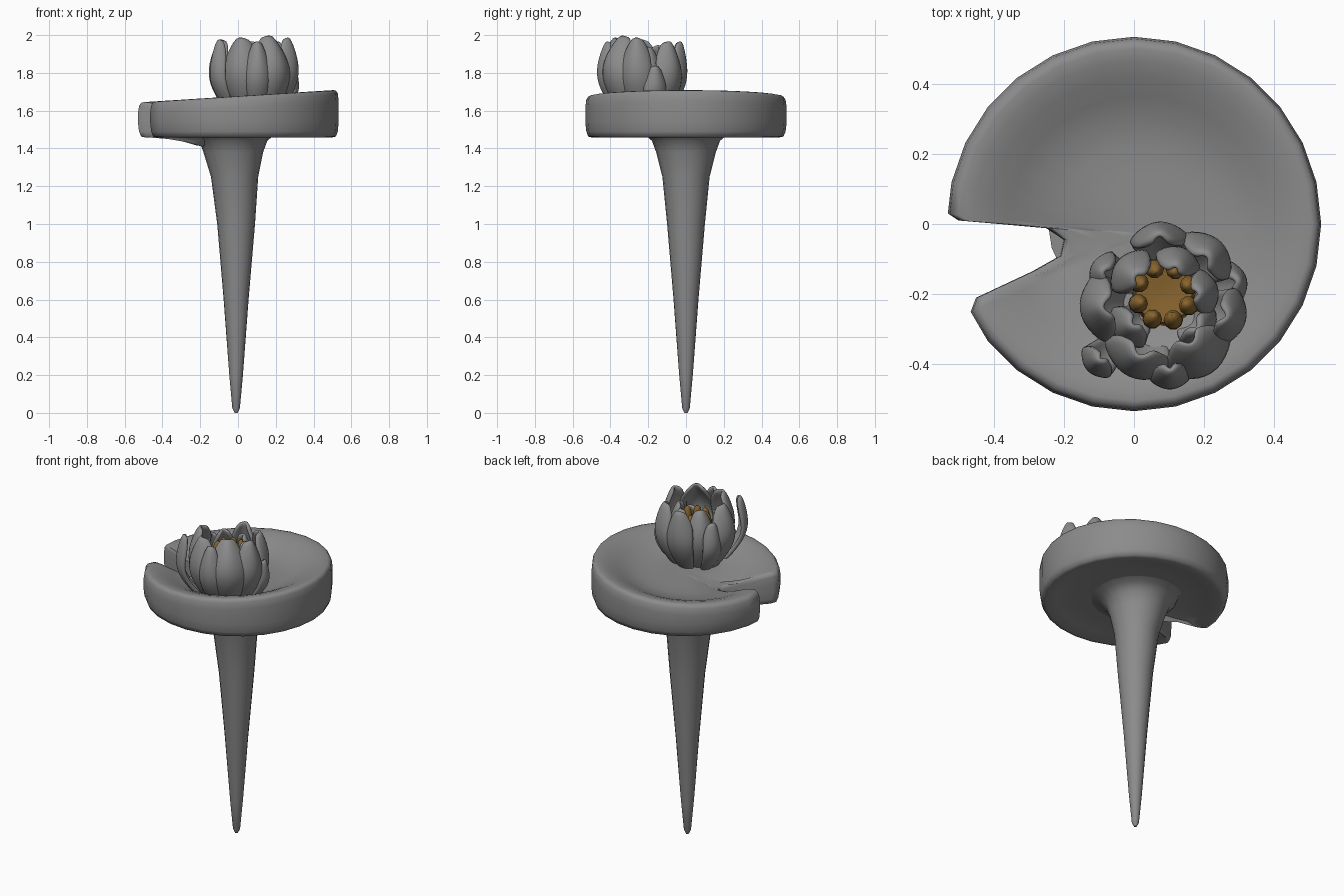
import bpy, bmesh, math
from math import sin, cos, pi, radians

if "Cube" in bpy.data.objects:
    bpy.data.objects.remove(bpy.data.objects["Cube"], do_unlink=True)


def material(name, rgb):
    m = bpy.data.materials.new(name)
    m.use_nodes = True
    m.diffuse_color = (*rgb, 1)
    m.node_tree.nodes["Principled BSDF"].inputs["Base Color"].default_value = (*rgb, 1)
    return m


GREY = material("plain grey", (0.26, 0.26, 0.26))
GOLD = material("stamen gold", (0.25, 0.13, 0.027))


def finish(name, bm, mat, angle=60):
    bmesh.ops.recalc_face_normals(bm, faces=bm.faces)
    me = bpy.data.meshes.new(name)
    bm.to_mesh(me)
    bm.free()
    me.materials.append(mat)
    ob = bpy.data.objects.new(name, me)
    bpy.context.collection.objects.link(ob)
    bpy.ops.object.select_all(action='DESELECT')
    ob.select_set(True)
    bpy.context.view_layer.objects.active = ob
    bpy.ops.object.shade_smooth_by_angle(angle=radians(angle))
    return ob


def skin(bm, rings, closed=True):
    """Bridge equal-length rows of points with quads."""
    rows = [[bm.verts.new(p) for p in ring] for ring in rings]
    n = len(rows[0])
    for a, b in zip(rows, rows[1:]):
        for i in range(n if closed else n - 1):
            j = (i + 1) % n
            bm.faces.new((a[i], a[j], b[j], b[i]))
    if closed:
        bm.faces.new(rows[0])
        bm.faces.new(rows[-1])


# Lily pad: dished disc with a raised rim and a notch on one side
R = 0.533
outline = [(R * cos(2 * pi * i / 28), R * sin(2 * pi * i / 28)) for i in range(-11, 14)]
outline += [(-0.53, 0.03), (-0.5, 0.01), (-0.36, -0.002), (-0.25, -0.012), (-0.2, -0.045),
            (-0.21, -0.09), (-0.29, -0.135), (-0.45, -0.21), (-0.465, -0.25)]


def near_notch(x, y):
    return math.exp(-((x + 0.2) ** 2 + (y + 0.06) ** 2) / 0.012)


def pad_top(x, y):
    t = min(max((0.95 - math.hypot(x, y) / R) / 0.5, 0), 1)
    dish = 0.085 * t * t * (3 - 2 * t)
    return 1.677 + 0.063 * x - dish - 0.025 * near_notch(x, y)


def scaled(s):
    """Outline shrunk toward a point that sees the whole notch."""
    return [(0.05 + (x - 0.05) * s, -0.03 + (y + 0.03) * s) for x, y in outline]


bm = bmesh.new()
rings = []
for s, z in [(0.3, 1.485), (0.6, 1.485), (0.8, 1.475), (0.92, 1.457), (0.97, 1.463),
             (0.99, 1.49), (1, 1.54)]:
    rings.append([(x, y, z - 0.05 * near_notch(x, y)) for x, y in scaled(s)])
for s, drop in [(1, 0.06), (0.99, 0.02), (0.97, 0.003), (0.94, 0), (0.88, 0), (0.8, 0),
                (0.7, 0), (0.6, 0), (0.45, 0), (0.3, 0), (0.12, 0)]:
    rings.append([(x, y, pad_top(x, y) - drop) for x, y in scaled(s)])
skin(bm, rings)
finish("lily_pad", bm, GREY)

# Tapered stem flaring into the underside of the pad
bm = bmesh.new()
rings = []
for z, r, cx in [(0, 0.008, -0.01), (0.025, 0.02, -0.01), (0.2, 0.036, -0.01), (0.6, 0.066, -0.01),
                 (1.0, 0.1, -0.01), (1.25, 0.125, -0.018), (1.38, 0.158, -0.025),
                 (1.44, 0.18, -0.025), (1.475, 0.22, -0.025), (1.49, 0.28, -0.025)]:
    rings.append([(cx + r * cos(k * pi / 10), r * sin(k * pi / 10), z) for k in range(20)])
# top ring is kept clear of the notch
rings[-1] = [(max(x, -0.19), y, z) for x, y, z in rings[-1]]
skin(bm, rings)
finish("stem", bm, GREY)

# Flower
CX, CY, BASE = 0.085, -0.215, 1.56


def petal(name, deg, radius, top, width, curl):
    """Cupped petal bulging outward, with a blunt tip bending inward."""
    a = radians(deg)
    bm = bmesh.new()
    rings = []
    for i in range(9):
        v = i / 8
        r = radius * (0.45 + 0.55 * sin(min(v / 0.6, 1) * pi / 2)) - curl * max(0, v - 0.55) ** 2 / 0.2
        z = BASE + (top - BASE) * v
        tip = max(0, (v - 0.55) / 0.45)
        w = width * (0.4 + 0.6 * sin(pi * min(v / 0.55, 1) / 2)) * (1 - 0.72 * tip ** 2.4)
        row = []
        for k in range(-3, 4):
            u = k / 3
            # edges wrap toward the flower centre, most of all at the tip
            out, side = r - (0.55 + 0.5 * tip) * w * u * u, w * u
            row.append((CX + out * cos(a) - side * sin(a),
                        CY + out * sin(a) + side * cos(a), z - 0.012 * v * u * u))
        rings.append(row)
    skin(bm, rings, closed=False)
    ob = finish(name, bm, GREY, 80)
    sol = ob.modifiers.new("thickness", 'SOLIDIFY')
    sol.thickness = 0.024
    sol.offset = 0
    sub = ob.modifiers.new("rounding", 'SUBSURF')
    sub.levels = sub.render_levels = 1


outer = [(246, 0.235, 1.99, 0.105, 0.06), (275, 0.25, 1.97, 0.06, 0.05), (303, 0.245, 2.0, 0.105, 0.1),
         (345, 0.235, 1.99, 0.085, 0.05), (14, 0.235, 1.84, 0.06, 0.02), (45, 0.225, 1.97, 0.09, 0.05),
         (94, 0.215, 1.97, 0.085, 0.03), (155, 0.22, 1.9, 0.06, 0.03), (187, 0.235, 1.98, 0.1, 0.06),
         (223, 0.29, 1.98, 0.055, 0.04)]
inner = [(140, 0.165, 1.95, 0.075, 0.06), (70, 0.15, 1.94, 0.065, 0.05), (10, 0.15, 1.94, 0.065, 0.05),
         (320, 0.165, 1.88, 0.07, 0.04), (218, 0.165, 1.9, 0.07, 0.05)]
for label, group in (("outer", outer), ("inner", inner)):
    for i, spec in enumerate(group):
        petal(f"{label}_petal_{i + 1}", *spec)

# Golden centre: a shallow floor ringed by upright stamens
GY = CY + 0.015
bm = bmesh.new()
skin(bm, [[(CX + r * cos(k * pi / 8), GY + r * sin(k * pi / 8), z) for k in range(16)]
          for r, z in [(0.05, 1.57), (0.09, 1.7), (0.08, 1.76), (0.02, 1.75)]])
finish("flower_centre", bm, GOLD)

bm = bmesh.new()
for i in range(8):
    a = 2 * pi * i / 8 + 0.35
    skin(bm, [[(CX + lean * cos(a) + r * cos(k * pi / 5), GY + lean * sin(a) + r * sin(k * pi / 5), z)
               for k in range(10)]
              for z, r, lean in [(1.68, 0.02, 0.07), (1.78, 0.028, 0.078), (1.85, 0.027, 0.077),
                                 (1.89, 0.017, 0.073), (1.905, 0.005, 0.07)]])
finish("stamens", bm, GOLD)
